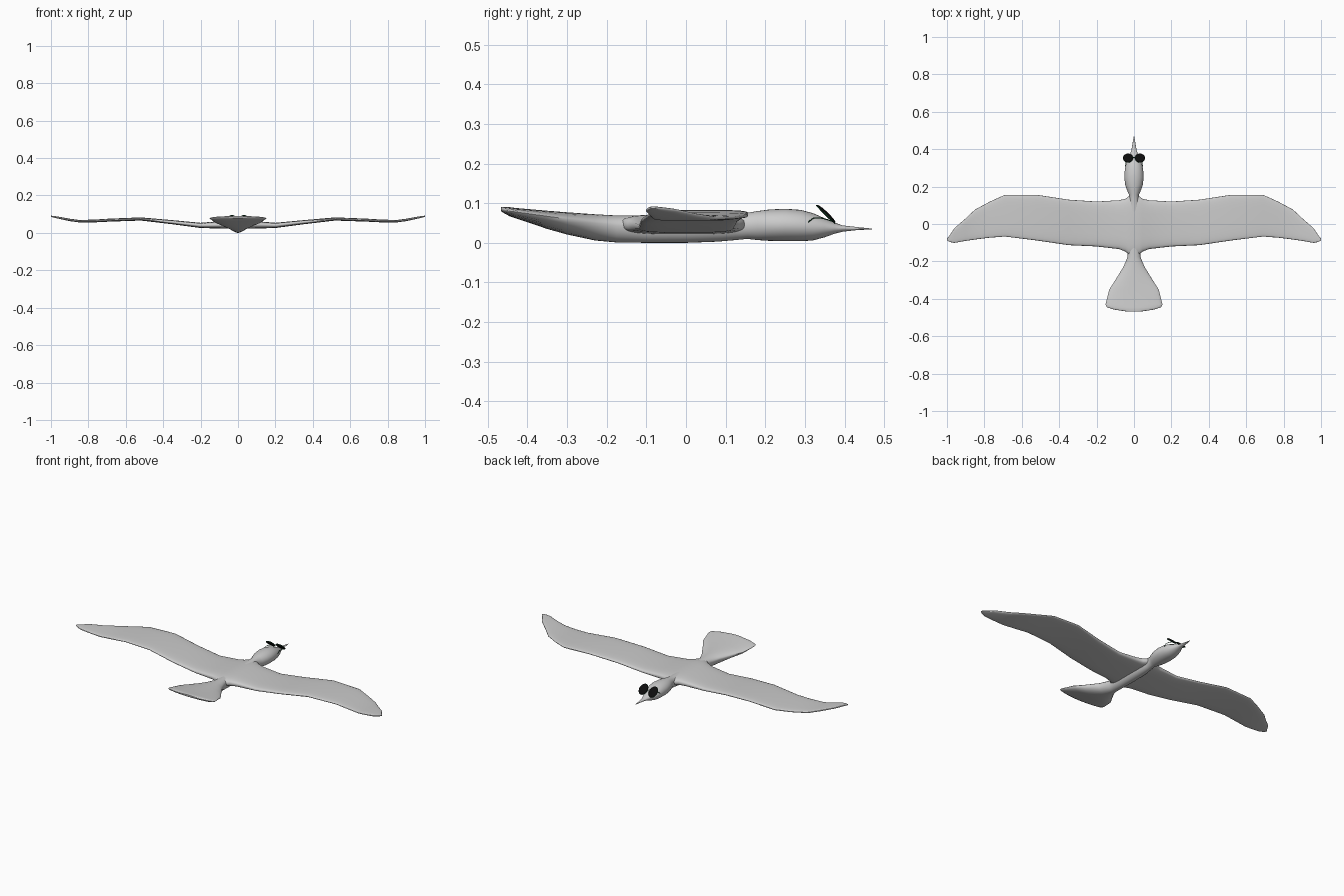
import bpy, bmesh, math
from mathutils import Vector


def material(name, rgb):
    m = bpy.data.materials.new(name)
    m.diffuse_color = (*rgb, 1)
    return m


grey = material("feather grey", (0.6, 0.6, 0.6))
black = material("lens black", (0.004, 0.004, 0.004))
green = material("frame green", (0.005, 0.06, 0.02))


def spow(v, p):
    return math.copysign(abs(v) ** p, v)


def loft(name, rings, mat, angle=50):
    """Skin a list of equal-length closed rings and cap both ends."""
    bm = bmesh.new()
    rows = [[bm.verts.new(p) for p in r] for r in rings]
    n = len(rows[0])
    for a, b in zip(rows, rows[1:]):
        for i in range(n):
            j = (i + 1) % n
            bm.faces.new((a[i], a[j], b[j], b[i]))
    bm.faces.new(rows[0])
    bm.faces.new(rows[-1])
    bmesh.ops.recalc_face_normals(bm, faces=bm.faces)
    me = bpy.data.meshes.new(name)
    bm.to_mesh(me)
    bm.free()
    ob = bpy.data.objects.new(name, me)
    bpy.context.collection.objects.link(ob)
    me.materials.append(mat)
    smooth(ob, angle)
    return ob


def smooth(ob, angle=50):
    bpy.ops.object.select_all(action='DESELECT')
    ob.select_set(True)
    bpy.context.view_layer.objects.active = ob
    bpy.ops.object.shade_smooth_by_angle(angle=math.radians(angle))


# Body from tail fan to beak: y, half width, bottom, widest height, top
body = [
    (-0.467, 0.045, 0.080, 0.085, 0.090), (-0.458, 0.105, 0.074, 0.083, 0.091),
    (-0.445, 0.146, 0.067, 0.080, 0.090), (-0.430, 0.152, 0.062, 0.078, 0.088),
    (-0.350, 0.132, 0.035, 0.067, 0.081), (-0.300, 0.100, 0.021, 0.060, 0.077),
    (-0.230, 0.057, 0.006, 0.050, 0.072), (-0.175, 0.034, 0.001, 0.043, 0.069),
    (-0.100, 0.034, 0.000, 0.040, 0.068), (0.000, 0.036, 0.000, 0.040, 0.070),
    (0.080, 0.034, 0.003, 0.041, 0.072), (0.125, 0.028, 0.007, 0.043, 0.073),
    (0.155, 0.026, 0.010, 0.044, 0.076), (0.180, 0.037, 0.007, 0.045, 0.080),
    (0.210, 0.047, 0.005, 0.045, 0.084), (0.250, 0.052, 0.004, 0.045, 0.086),
    (0.290, 0.049, 0.004, 0.043, 0.083), (0.320, 0.043, 0.006, 0.040, 0.075),
    (0.350, 0.033, 0.014, 0.038, 0.062), (0.375, 0.021, 0.023, 0.037, 0.051),
    (0.395, 0.014, 0.028, 0.037, 0.044), (0.430, 0.008, 0.032, 0.036, 0.040),
    (0.470, 0.001, 0.034, 0.035, 0.036),
]
N = 28
rings = []
for y, w, lo, mid, hi in body:
    ring = []
    for i in range(N):
        t = 2 * math.pi * i / N
        c, s = math.cos(t), math.sin(t)
        ring.append((w * c, y, mid + s * (hi - mid if s > 0 else mid - lo)))
    rings.append(ring)
loft("body", rings, grey)

# Wings, tip to tip: x, leading y, trailing y, bottom, top
half = [
    (0.000, 0.150, -0.165, 0.022, 0.072), (0.028, 0.148, -0.163, 0.022, 0.071),
    (0.045, 0.135, -0.148, 0.022, 0.069), (0.080, 0.127, -0.134, 0.023, 0.064),
    (0.200, 0.120, -0.120, 0.026, 0.054), (0.350, 0.130, -0.113, 0.046, 0.068),
    (0.520, 0.156, -0.088, 0.066, 0.083), (0.690, 0.156, -0.067, 0.060, 0.076),
    (0.770, 0.120, -0.073, 0.056, 0.071), (0.850, 0.077, -0.083, 0.056, 0.069),
    (0.900, 0.030, -0.090, 0.063, 0.076), (0.960, -0.022, -0.101, 0.076, 0.087),
    (0.985, -0.060, -0.096, 0.082, 0.091), (1.000, -0.078, -0.088, 0.086, 0.092),
]
wing = [(-s[0], *s[1:]) for s in reversed(half[1:])] + half
rings = []
for x, lead, trail, lo, hi in wing:
    ring = []
    for i in range(N):
        t = 2 * math.pi * i / N
        ring.append((x, (lead + trail) / 2 + (lead - trail) / 2 * spow(math.cos(t), 0.55),
                     (lo + hi) / 2 + (hi - lo) / 2 * spow(math.sin(t), 0.65)))
    rings.append(ring)
loft("wings", rings, grey)


def rod(name, points, radius):
    cu = bpy.data.curves.new(name, 'CURVE')
    cu.dimensions = '3D'
    cu.bevel_depth = radius
    cu.bevel_resolution = 1
    cu.use_fill_caps = True
    sp = cu.splines.new('POLY')
    sp.points.add(len(points) - 1)
    for p, co in zip(sp.points, points):
        p.co = (*co, 1)
    cu.materials.append(green)
    ob = bpy.data.objects.new(name, cu)
    bpy.context.collection.objects.link(ob)


# Sunglasses: tilted lenses, rims and temple arms
tilt = math.radians(-44)
for side, tag in ((-1, "left"), (1, "right")):
    centre = Vector((side * 0.032, 0.354, 0.073))
    bpy.ops.mesh.primitive_uv_sphere_add(segments=24, ring_count=10, radius=1,
                                         location=centre, rotation=(tilt, 0, 0))
    lens = bpy.context.object
    lens.name = tag + "_lens"
    lens.scale = (0.026, 0.032, 0.005)
    lens.data.materials.append(black)
    smooth(lens)
    bpy.ops.mesh.primitive_torus_add(major_segments=24, minor_segments=6, major_radius=0.025,
                                     minor_radius=0.0018, rotation=(tilt, 0, 0),
                                     location=centre - Vector((0, 0.0015, 0.0015)))
    rim = bpy.context.object
    rim.name = tag + "_rim"
    rim.scale = (1, 1.25, 1)
    rim.data.materials.append(green)
    smooth(rim)
    rod(tag + "_temple_arm", [(side * 0.044, 0.374, 0.053), (side * 0.046, 0.345, 0.062),
                              (side * 0.046, 0.322, 0.063), (side * 0.046, 0.308, 0.052)], 0.0016)
rod("bridge", [(-0.009, 0.356, 0.071), (0, 0.356, 0.073), (0.009, 0.356, 0.071)], 0.002)
